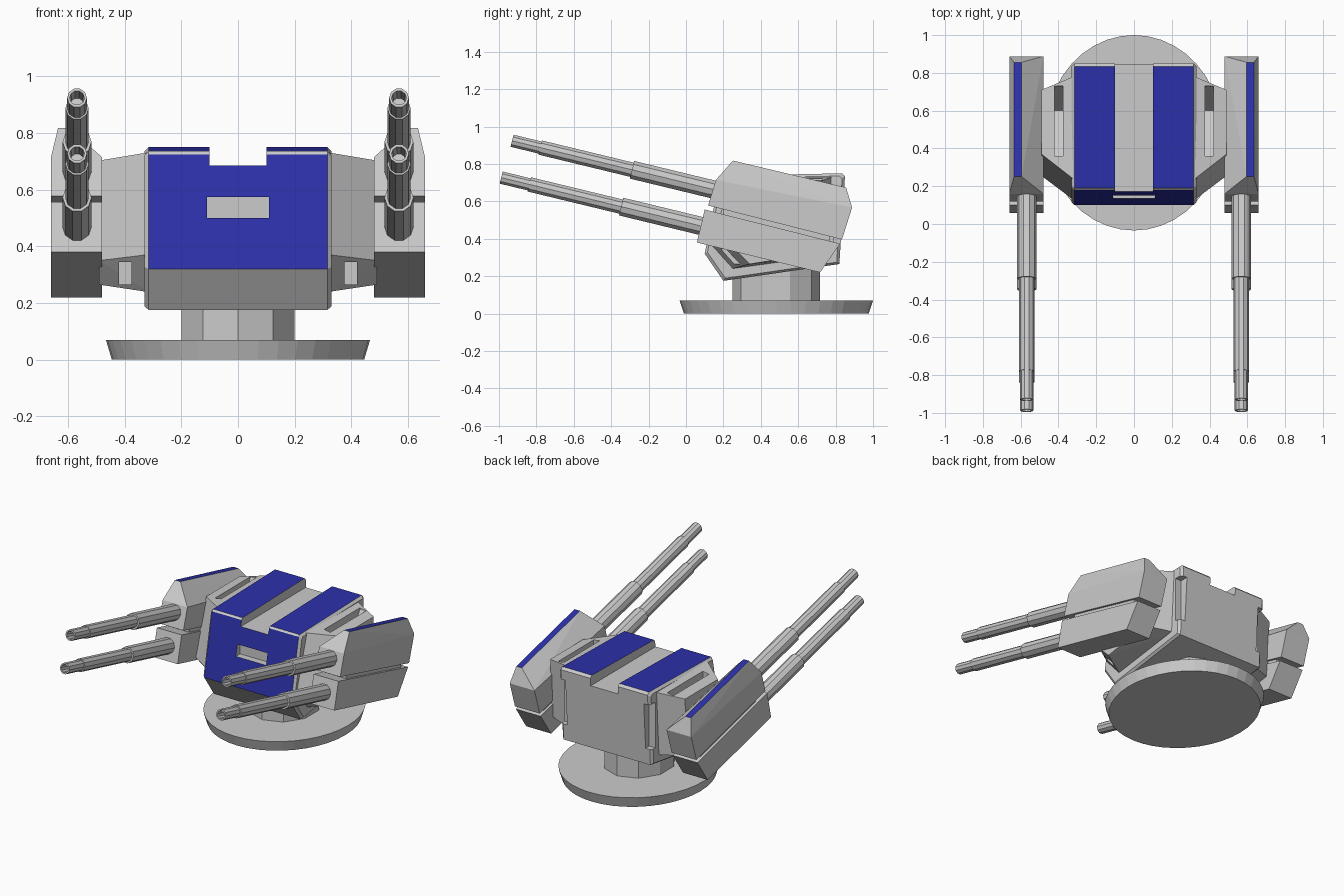
import bpy, bmesh, math
from mathutils import Matrix, Vector

if "Cube" in bpy.data.objects:
    bpy.data.objects.remove(bpy.data.objects["Cube"])


def paint(name, rgb):
    mat = bpy.data.materials.new(name)
    mat.diffuse_color = (*rgb, 1)
    mat.use_nodes = True
    mat.node_tree.nodes["Principled BSDF"].inputs["Base Color"].default_value = mat.diffuse_color
    return mat


GREY = paint("grey_metal", (0.57, 0.57, 0.57))
BLUE = paint("blue_paint", (0.025, 0.03, 0.4))


def finish(bm, name, is_blue=None):
    bmesh.ops.recalc_face_normals(bm, faces=bm.faces)
    me = bpy.data.meshes.new(name)
    me.materials.append(GREY)
    if is_blue:
        me.materials.append(BLUE)
        bm.normal_update()
        for f in bm.faces:
            f.material_index = int(is_blue(f.normal, f.calc_center_median()))
    bm.to_mesh(me)
    bm.free()
    ob = bpy.data.objects.new(name, me)
    bpy.context.collection.objects.link(ob)
    return ob


def section(x, profile):
    return [(x, y, z) for y, z in profile]


def prism(x0, x1, profile):
    return section(x0, profile) + section(x1, profile)


def hull(name, points, is_blue=None):
    """Convex solid around the points, with flat areas merged into single faces."""
    bm = bmesh.new()
    for p in points:
        bm.verts.new(p)
    bmesh.ops.convex_hull(bm, input=bm.verts[:])
    bmesh.ops.dissolve_limit(bm, angle_limit=math.radians(2), verts=bm.verts[:], edges=bm.edges[:])
    return finish(bm, name, is_blue)


def box(name, x, y, z):
    return hull(name, [(a, b, c) for a in x for b in y for c in z])


def cut(ob, cutter):
    cutter.hide_render = True
    mod = ob.modifiers.new("cut", 'BOOLEAN')
    mod.operation, mod.solver, mod.object = 'DIFFERENCE', 'EXACT', cutter
    bpy.context.view_layer.objects.active = ob
    bpy.ops.object.modifier_apply(modifier=mod.name)
    bpy.data.objects.remove(cutter)


def drum(name, r_low, r_high, z0, z1, sides, stretch):
    bm = bmesh.new()
    bmesh.ops.create_cone(bm, cap_ends=True, segments=sides, radius1=r_low, radius2=r_high, depth=z1 - z0)
    bmesh.ops.scale(bm, vec=(1, stretch, 1), verts=bm.verts)
    bmesh.ops.translate(bm, vec=(0, 0.483, (z0 + z1) / 2), verts=bm.verts)
    return finish(bm, name)


def barrel(name, tip, tilt):
    """Stepped, bored gun barrel spun around its own axis."""
    profile = [(0.1, 0), (0.1, 0.024), (0, 0.026), (0, 0.035), (0.155, 0.035), (0.155, 0.041),
               (0.66, 0.041), (0.66, 0.051), (1.25, 0.051), (1.25, 0)]
    bm = bmesh.new()
    vs = [bm.verts.new((r, t, 0)) for t, r in profile]
    es = [bm.edges.new(p) for p in zip(vs, vs[1:])]
    bmesh.ops.spin(bm, geom=vs + es, axis=(0, 1, 0), cent=(0, 0, 0), angle=2 * math.pi, steps=10)
    bmesh.ops.remove_doubles(bm, verts=bm.verts[:], dist=1e-4)
    bm.transform(Matrix.Translation(Vector(tip)) @ Matrix.Rotation(-tilt, 4, 'X'))
    return finish(bm, name)


# Base plate and pedestal
drum("base_plate", 0.445, 0.466, 0, 0.07, 40, 1.11)
drum("pedestal", 0.21, 0.21, 0.06, 0.26, 10, 1.11)

# Main housing with chamfered sides, blue front and blue roof
outline = [(0.1, 0.32), (0.18, 0.725), (0.19, 0.736), (0.835, 0.75),
           (0.85, 0.735), (0.82, 0.265), (0.2, 0.175)]
inset = [(0.47 + (y - 0.47) * 0.96, 0.46 + (z - 0.46) * 0.95) for y, z in outline]
body = hull("main_housing",
            prism(-0.315, 0.315, outline) + prism(-0.33, 0.33, inset),
            lambda n, c: abs(n.x) < 0.1 and ((n.y < -0.9 and c.z > 0.35) or (n.z > 0.95 and c.z > 0.73)))
cut(body, box("roof_channel", (-0.1, 0.1), (0, 1), (0.685, 0.9)))
cut(body, box("front_slot", (-0.11, 0.11), (0, 0.18), (0.5, 0.575)))
for s in (1, -1):
    cut(body, box("rear_notch", (s * 0.285, s * 0.4), (0.79, 0.95), (0.37, 0.67)))

for s, side in ((1, "right"), (-1, "left")):
    # Tapered arm joining the housing to the gun pod
    arm = hull(side + "_arm",
               section(s * 0.31, [(0.23, 0.733), (0.12, 0.372), (0.24, 0.238), (0.76, 0.31), (0.785, 0.733)])
               + section(s * 0.49, [(0.37, 0.703), (0.255, 0.35), (0.34, 0.265), (0.69, 0.32), (0.71, 0.703)]))
    cut(arm, hull("top_slot", prism(s * 0.375, s * 0.42, [(0.36, 0.8), (0.36, 0.68), (0.6, 0.5),
                                                        (0.73, 0.71), (0.73, 0.8)])))
    cut(arm, box("lower_slot", (s * 0.375, s * 0.42), (0.1, 0.33), (0.265, 0.345)))

    # Gun pod: hipped upper half, lower half and recessed core between them
    hull(side + "_upper_pod",
         prism(s * 0.48, s * 0.66, [(0.118, 0.578), (0.16, 0.715), (0.888, 0.567), (0.834, 0.396)])
         + prism(s * 0.595, s * 0.635, [(0.251, 0.818), (0.856, 0.674)]),
         lambda n, c: n.z > 0.93 and c.z > 0.7)
    hull(side + "_lower_pod",
         prism(s * 0.48, s * 0.66, [(0.1, 0.556), (0.058, 0.38), (0.717, 0.22), (0.824, 0.374)]))
    hull(side + "_pod_core",
         prism(s * 0.495, s * 0.645, [(0.2, 0.58), (0.2, 0.5), (0.77, 0.36), (0.77, 0.44)]))

    # Twin barrels
    tilt = math.radians(13.6)
    barrel(side + "_upper_barrel", (s * 0.568, -0.93, 0.924), tilt)
    barrel(side + "_lower_barrel", (s * 0.568, -0.988, 0.727), tilt)
